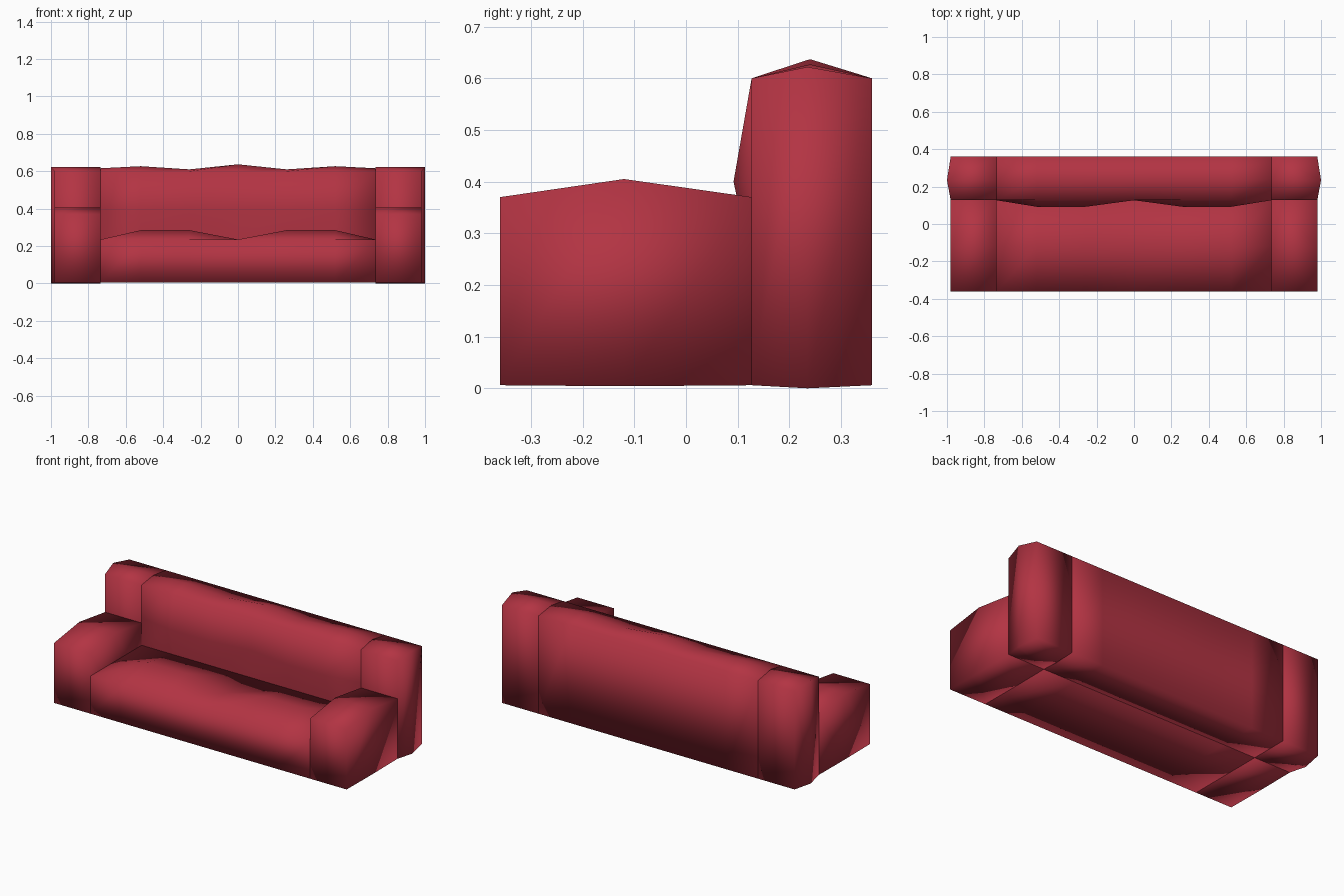
import bpy, bmesh

if "Cube" in bpy.data.objects:
    bpy.data.objects.remove(bpy.data.objects["Cube"])

red = bpy.data.materials.new("crimson fabric")
red.diffuse_color = (0.45, 0.034, 0.056, 1)
red.use_nodes = True
red.node_tree.nodes["Principled BSDF"].inputs["Base Color"].default_value = red.diffuse_color


def loft(name, rings, mirror=False):
    """Skin a row of equal-sized rings, cap both ends, shade smooth."""
    bm = bmesh.new()
    rows = [[bm.verts.new(p) for p in ring] for ring in rings]
    n = len(rows[0])
    for a, b in zip(rows, rows[1:]):
        for i in range(n):
            j = (i + 1) % n
            bm.faces.new((a[i], a[j], b[j], b[i]))
    bm.faces.new(rows[0][::-1])
    bm.faces.new(rows[-1])
    bmesh.ops.recalc_face_normals(bm, faces=bm.faces)
    for f in bm.faces:
        f.smooth = True
    me = bpy.data.meshes.new(name)
    bm.to_mesh(me)
    bm.free()
    me.materials.append(red)
    ob = bpy.data.objects.new(name, me)
    bpy.context.collection.objects.link(ob)
    if mirror:
        m = ob.modifiers.new("mirror", 'MIRROR')
        m.use_mirror_merge = False
    return ob


def box_ring(y, x0, x1, z0, z1):
    return [(x0, y, z0), (x1, y, z0), (x1, y, z1), (x0, y, z1)]


INNER, OUTER = 0.735, 0.98
FRONT, JOIN, REAR = -0.36, 0.127, 0.36

# armrests with a low ridge across the top
loft("armrest", [box_ring(FRONT, INNER, OUTER, 0.006, 0.37),
                 box_ring(-0.12, INNER, OUTER, 0.004, 0.405),
                 box_ring(JOIN, INNER, OUTER, 0.006, 0.37)], mirror=True)

# tall corner posts, bulging outward
loft("corner_post", [box_ring(JOIN, INNER, OUTER, 0.006, 0.60),
                     box_ring(0.235, INNER, 1.0, 0.0, 0.622),
                     box_ring(REAR, INNER, OUTER, 0.006, 0.60)], mirror=True)

# x position, cushion plumpness, backrest ridge height
half = [(INNER, 0, 0.616), (0.52, 1, 0.627), (0.26, 1, 0.61)]
stations = [(-x, p, r) for x, p, r in half] + [(0, 0, 0.637)] + half[::-1]

# seat with two plump cushions
loft("seat", [[(x, y, z) for y, z in (
    (FRONT, 0.006), (FRONT, 0.235), (-0.12, 0.235 + 0.05 * p),
    (JOIN, 0.235), (JOIN, 0.006))] for x, p, r in stations])

# backrest with two plump cushions and a wavy top
loft("backrest", [[(x, y, z) for y, z in (
    (JOIN, 0.006), (JOIN, 0.235), (JOIN - 0.035 * p, 0.40), (JOIN, 0.60),
    (0.24, r), (REAR, 0.60), (REAR, 0.006))] for x, p, r in stations])
